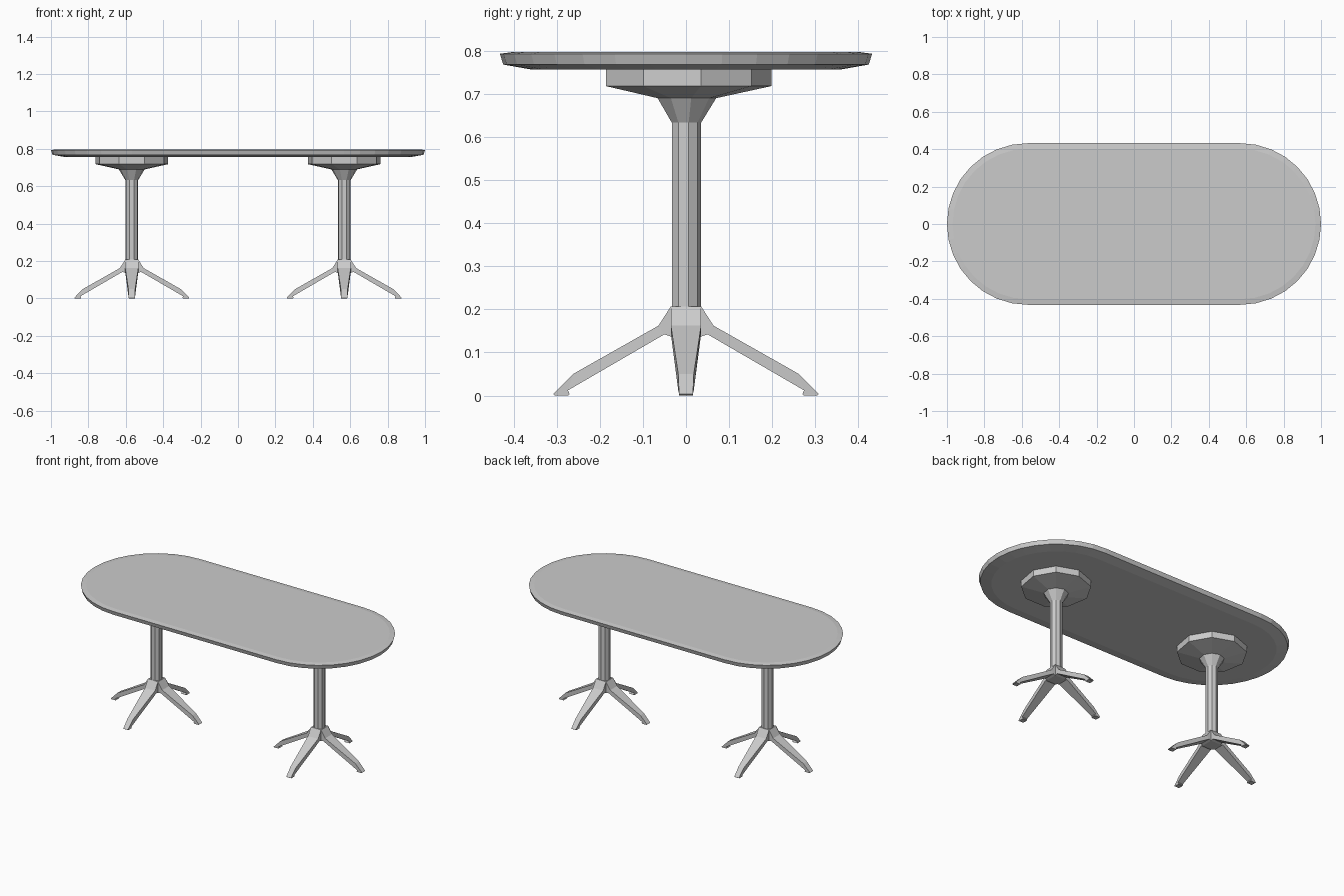
import bpy, bmesh
from math import sin, cos, pi, tau

if "Cube" in bpy.data.objects:
    bpy.data.objects.remove(bpy.data.objects["Cube"])


def finish(bm, name):
    bmesh.ops.remove_doubles(bm, verts=bm.verts, dist=1e-5)
    bmesh.ops.recalc_face_normals(bm, faces=bm.faces)
    mesh = bpy.data.meshes.new(name)
    bm.to_mesh(mesh)
    bm.free()
    obj = bpy.data.objects.new(name, mesh)
    bpy.context.collection.objects.link(obj)
    return obj


def loft(name, rings):
    """Skin a stack of equal-length point rings and cap both ends."""
    bm = bmesh.new()
    loops = [[bm.verts.new(p) for p in ring] for ring in rings]
    n = len(loops[0])
    for a, b in zip(loops, loops[1:]):
        for i in range(n):
            j = (i + 1) % n
            bm.faces.new((a[i], a[j], b[j], b[i]))
    bm.faces.new(loops[0])
    bm.faces.new(loops[-1])
    return finish(bm, name)


def stadium(inset, z, half=0.568, radius=0.432, seg=16):
    r = radius - inset
    pts = []
    for side in (1, -1):
        for k in range(seg + 1):
            a = -pi / 2 + pi * k / seg
            pts.append((side * (half + r * cos(a)), side * r * sin(a), z))
    return pts


def nonagon(r, z):
    return [(r * cos(pi / 2 + tau * k / 9), r * sin(pi / 2 + tau * k / 9), z)
            for k in range(9)]


# Tabletop with bevelled underside
loft("tabletop", [stadium(i, z) for i, z in
                  ((0.07, 0.757), (0.008, 0.768), (0, 0.793), (0.03, 0.797))])


# Leg outline: (distance out, z, half width), upper and lower edges
UPPER = ((0.035, 0.207, 0.035), (0.064, 0.162, 0.035),
         (0.262, 0.05, 0.018), (0.308, 0.003, 0.016), (0.304, 0, 0.016))
LOWER = ((0.035, 0.137, 0.035), (0.05, 0.142, 0.035),
         (0.274, 0.012, 0.018), (0.27, 0.003, 0.016), (0.274, 0, 0.016))


def four_leg_base(name):
    bm = bmesh.new()
    for q in range(4):
        c, s = round(cos(q * pi / 2)), round(sin(q * pi / 2))

        def pair(p):
            r, z, w = p
            return [bm.verts.new((r * c - t * s, r * s + t * c, z)) for t in (-w, w)]

        sections = []
        for u, l in zip(UPPER, LOWER):
            (a, b), (d, e) = pair(u), pair(l)
            sections.append((a, b, e, d))
        for m, n in zip(sections, sections[1:]):
            for i in range(4):
                j = (i + 1) % 4
                bm.faces.new((m[i], m[j], n[j], n[i]))
        bm.faces.new(sections[-1])
    # hub top and bottom
    for z in (0.207, 0.137):
        bm.faces.new([bm.verts.new((x * 0.035, y * 0.035, z))
                      for x, y in ((-1, -1), (1, -1), (1, 1), (-1, 1))])
    return finish(bm, name)


# Two pedestals: column flaring into a support plate, on a four-legged base
COLUMN = ((0.035, 0.2), (0.035, 0.633), (0.07, 0.69), (0.198, 0.718), (0.198, 0.759))
for side, x in (("left", -0.568), ("right", 0.568)):
    column = loft(side + "_column", [nonagon(r, z) for r, z in COLUMN])
    base = four_leg_base(side + "_base")
    column.location.x = base.location.x = x
